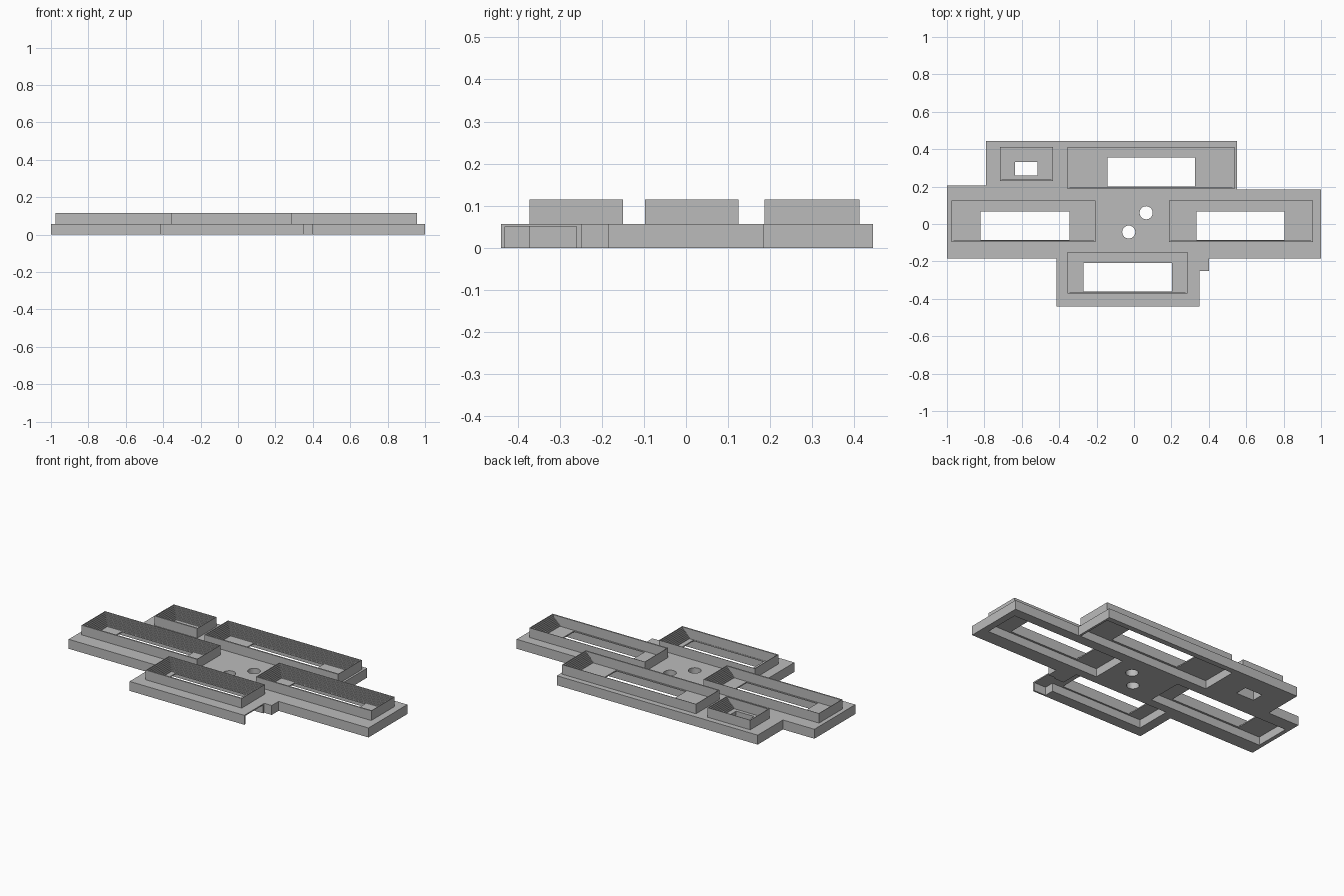
import bpy, bmesh, math

cube = bpy.data.objects.get("Cube")
if cube:
    bpy.data.objects.remove(cube, do_unlink=True)

PLATE = 0.057     # plate top
RIM = 0.115       # collar top
CEIL = 0.05       # ceiling of the underside pockets
STEPS = 9

grey = bpy.data.materials.new("plain grey")
grey.use_nodes = True
COLOR = (0.5, 0.5, 0.5, 1)
grey.diffuse_color = COLOR
grey.node_tree.nodes["Principled BSDF"].inputs["Base Color"].default_value = COLOR


def make(name, bm):
    bmesh.ops.recalc_face_normals(bm, faces=bm.faces)
    mesh = bpy.data.meshes.new(name)
    bm.to_mesh(mesh)
    bm.free()
    mesh.materials.append(grey)
    obj = bpy.data.objects.new(name, mesh)
    bpy.context.collection.objects.link(obj)
    return obj


def prism(name, outline, z0, z1):
    bm = bmesh.new()
    face = bm.faces.new([bm.verts.new((x, y, z0)) for x, y in outline])
    up = bmesh.ops.extrude_face_region(bm, geom=[face])["geom"]
    bmesh.ops.translate(bm, vec=(0, 0, z1 - z0),
                        verts=[v for v in up if isinstance(v, bmesh.types.BMVert)])
    return make(name, bm)


def rect(x0, x1, y0, y1):
    return [(x0, y0), (x1, y0), (x1, y1), (x0, y1)]


def circle(cx, cy, r, n=32):
    return [(cx + r * math.cos(math.tau * i / n), cy + r * math.sin(math.tau * i / n))
            for i in range(n)]


def cut(target, outline, z0, z1):
    cutter = prism("cutter", outline, z0, z1)
    cutter.hide_render = True
    mod = target.modifiers.new("cut", "BOOLEAN")
    mod.operation, mod.solver, mod.object = "DIFFERENCE", "EXACT", cutter
    bpy.context.view_layer.objects.active = target
    bpy.ops.object.modifier_apply(modifier=mod.name)
    bpy.data.objects.remove(cutter, do_unlink=True)


def collar(name, x0, x1, y0, y1):
    """Raised frame: upright front wall, fine stepped slope on the other sides."""
    def inset(d):
        return rect(x0 + d, x1 - d, y0 + 0.008, y1 - d)
    bm = bmesh.new()
    loops = [(rect(x0, x1, y0, y1), PLATE), (rect(x0, x1, y0, y1), RIM)]
    drop, run = (RIM - PLATE) / STEPS, 0.051 / (STEPS - 1)
    for i in range(STEPS):
        shape = inset(0.003 + i * run)
        loops += [(shape, RIM - i * drop), (shape, RIM - (i + 1) * drop)]
    rings = [[bm.verts.new((x, y, z)) for x, y in shape] for shape, z in loops]
    for a, b in zip(rings, rings[1:] + rings[:1]):
        for i in range(4):
            j = (i + 1) % 4
            bm.faces.new((a[i], a[j], b[j], b[i]))
    bmesh.ops.remove_doubles(bm, verts=bm.verts, dist=1e-5)
    return make(name, bm)


# Base plate
plate = prism("base_plate", [
    (-1, -0.185), (-0.415, -0.185), (-0.415, -0.44), (0.35, -0.44), (0.35, -0.25),
    (0.4, -0.25), (0.4, -0.185), (1, -0.185), (1, 0.185), (0.55, 0.185),
    (0.55, 0.445), (-0.79, 0.445), (-0.79, 0.205), (-1, 0.205)], 0, PLATE)

# Collars: outer rectangle, window rectangle, pocket underneath
windows = {
    "right_collar": ((-0.975, -0.205, -0.097, 0.125), (-0.82, -0.345, -0.085, 0.068), True),
    "left_collar": ((0.187, 0.957, -0.097, 0.125), (0.333, 0.805, -0.085, 0.068), True),
    "front_collar": ((-0.355, 0.285, -0.372, -0.15), (-0.27, 0.203, -0.362, -0.208), True),
    "back_collar": ((-0.355, 0.537, 0.187, 0.412), (-0.143, 0.325, 0.2, 0.355), True),
    "small_collar": ((-0.717, -0.433, 0.23, 0.412), (-0.635, -0.515, 0.258, 0.332), False),
}
for name, (outer, window, pocket) in windows.items():
    collar(name, *outer)
    cut(plate, rect(*window), -0.1, 0.2)
    if pocket:
        cut(plate, rect(*outer), -0.1, CEIL)

# Side slot under the front wing
cut(plate, rect(0.27, 0.45, -0.43, -0.26), -0.1, CEIL)

# Round mounting holes
for cx, cy in ((0.065, 0.06), (-0.028, -0.043)):
    cut(plate, circle(cx, cy, 0.035), -0.1, 0.2)
